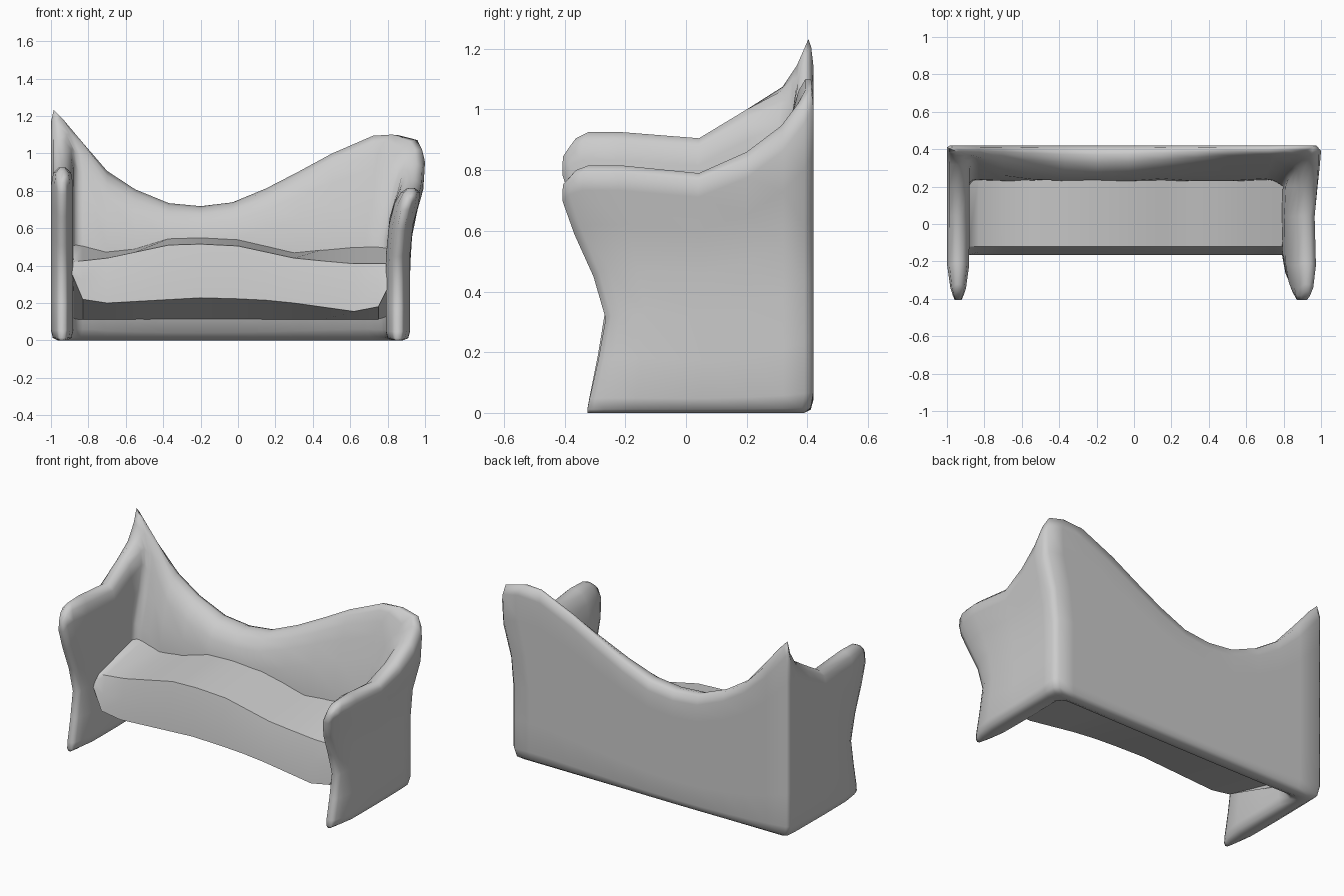
import bpy, bmesh

if "Cube" in bpy.data.objects:
    bpy.data.objects.remove(bpy.data.objects["Cube"])


def interp(table, x):
    """Piecewise linear lookup in a list of (x, value)."""
    if x <= table[0][0]:
        return table[0][1]
    for (a, p), (b, q) in zip(table, table[1:]):
        if x <= b:
            return p + (q - p) * (x - a) / (b - a)
    return table[-1][1]


def loft(name, rings, angle):
    """Skin equal-length rings; ends are closed with strips across the ring."""
    bm = bmesh.new()
    vs = [[bm.verts.new(p) for p in r] for r in rings]
    n = len(vs[0])
    for a, b in zip(vs, vs[1:]):
        for i in range(n):
            j = (i + 1) % n
            bm.faces.new((a[i], a[j], b[j], b[i]))
    for r in (vs[0], vs[-1]):
        for i in range(n // 2 - 1):
            bm.faces.new((r[i], r[i + 1], r[n - 2 - i], r[n - 1 - i]))
    bmesh.ops.recalc_face_normals(bm, faces=bm.faces)
    me = bpy.data.meshes.new(name)
    bm.to_mesh(me)
    bm.free()
    ob = bpy.data.objects.new(name, me)
    bpy.context.collection.objects.link(ob)
    bpy.ops.object.select_all(action='DESELECT')
    ob.select_set(True)
    bpy.context.view_layer.objects.active = ob
    bpy.ops.object.shade_smooth_by_angle(angle=angle)
    return ob


def clamp(x, lo=0.0, hi=1.0):
    return max(lo, min(hi, x))


# Shell section: (across the wall, fraction of height), outer side then inner
outer = [(.3, 0), (.08, .015), (0, .06), (0, .22), (0, .4), (0, .58),
         (0, .76), (0, .9), (.1, .97), (.35, 1)]
section = outer + [(1 - t, v) for t, v in reversed(outer)]
front_wave = [(.02, 0), (.22, .035), (.38, .065), (.58, .02), (.78, -.05),
              (.95, -.095), (1, -.06)]
flare = [(.45, 0), (.65, .02), (.8, .07), (.95, .08)]
back_lean = [(0, .32), (.06, .28), (.15, .23), (.55, .23), (.75, .29), (1, .345)]

# Stations: outer x, outer y, inner x, inner y limit (front of the leaning
# back by a gap), height, drop of the inner rim
stations = []


def arm(xo, xi, tops):
    rows = []
    m = (xo + xi) / 2
    for y, h in tops:
        k = 1 - .75 * clamp((-.1 - y) / .23) ** 3
        rows.append((m + (xo - m) * k, y, m + (xi - m) * k, .05, h, 0))
    return rows


left = arm(-1, -.88, [(-.325, .87), (-.305, .905), (-.27, .925), (-.17, .925),
                      (.05, .905), (.2, 1.0)])
right = arm(.92, .79, [(-.325, .775), (-.305, .80), (-.27, .815), (-.17, .815),
                       (.05, .79), (.2, .86)])
stations += left
stations += [(-1, .32, -.88, .03, 1.09, .04), (-1, .385, -.87, .015, 1.2, .13),
             (-1, .41, -.85, 0, 1.3, .23), (-.985, .42, -.83, 0, 1.27, .21)]
rim = [(-.85, 1.09), (-.7, .935), (-.55, .83), (-.37, .75), (-.2, .73), (-.03, .75),
       (.15, .83), (.33, .93), (.5, 1.03), (.68, 1.135), (.79, 1.145)]
stations += [(x, .42, clamp(x, -.78, .69), 0, h, .04 + .08 * abs(x + .1)) for x, h in rim]
stations += [(.895, .42, .74, 0, 1.12, .14), (.92, .39, .77, .015, 1.06, .11),
             (.92, .32, .79, .03, .96, .04)]
stations += right[::-1]

rings = []
for xo, yo, xi, gap, h, drop in stations:
    ring = []
    for t, v in section:
        z = h * v * (1 - drop * t)
        y_in = min(yo, interp(back_lean, z) - gap)
        x = xo + (xi - xo) * t
        y = yo + (y_in - yo) * t
        y += clamp((.1 - yo) / .42) * interp(front_wave, v)
        x += clamp((x - .55) / .25) * interp(flare, z)
        ring.append((x, y, z))
    rings.append(ring)
loft("back_and_arms_shell", rings, 1.6)

# Seat: wavy cushion block running between the arms
front_top = [(-.88, .42), (-.7, .44), (-.37, .51), (-.2, .515), (0, .505),
             (.3, .44), (.6, .41), (.8, .41)]
rear_top = [(-.88, .52), (-.7, .475), (-.55, .49), (-.37, .545), (-.2, .55),
            (0, .54), (.3, .47), (.6, .5), (.8, .505)]
lip = [(-.885, .35), (-.83, .22), (-.7, .2), (-.2, .228), (.1, .22), (.3, .2),
       (.62, .155), (.75, .18), (.8, .28)]
rings = []
for x in (-.92, -.885, -.83, -.7, -.55, -.37, -.2, 0, .15, .3, .45, .62, .75, .8, .84):
    zf, zr, zl = interp(front_top, x), interp(rear_top, x), interp(lip, x)
    rings.append([(x, -.165, zl), (x, -.15, (zl + zf) / 2), (x, -.12, zf),
                  (x, .25, zr), (x, .27, .3), (x, .27, min(.11, zl - .03))])
loft("seat", rings, .6)
